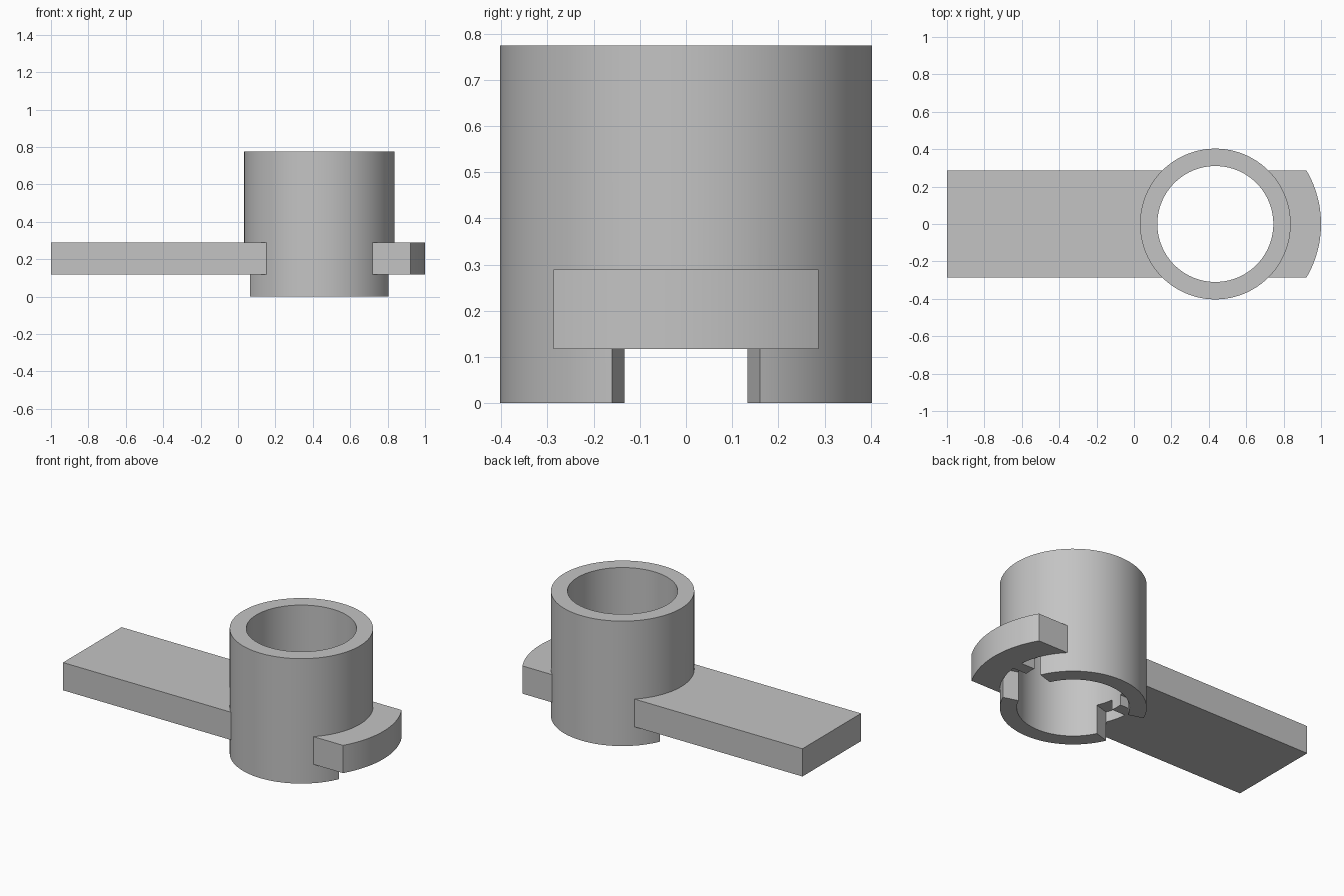
import bpy, bmesh
from math import sin, cos, asin, pi, radians

CX = 0.435                    # tube axis
R, BORE, TIP = 0.403, 0.31, 0.565
HALF = 0.287                  # half width of the arms
LOW, HIGH, TOP = 0.117, 0.289, 0.775
SEG = 96

if "Cube" in bpy.data.objects:
    bpy.data.objects.remove(bpy.data.objects["Cube"], do_unlink=True)

grey = bpy.data.materials.new("plain grey")
grey.use_nodes = True
grey.diffuse_color = (0.55, 0.55, 0.55, 1)
grey.node_tree.nodes["Principled BSDF"].inputs["Base Color"].default_value = (0.55, 0.55, 0.55, 1)


def prism(name, outline, z0, z1):
    """Extrude a closed plan outline, given around the tube axis."""
    bm = bmesh.new()
    face = bm.faces.new([bm.verts.new((CX + x, y, z0)) for x, y in outline])
    top = bmesh.ops.extrude_face_region(bm, geom=[face])["geom"]
    bmesh.ops.translate(bm, vec=(0, 0, z1 - z0),
                        verts=[v for v in top if isinstance(v, bmesh.types.BMVert)])
    bmesh.ops.recalc_face_normals(bm, faces=bm.faces)
    mesh = bpy.data.meshes.new(name)
    bm.to_mesh(mesh)
    bm.free()
    mesh.materials.append(grey)
    ob = bpy.data.objects.new(name, mesh)
    bpy.context.collection.objects.link(ob)
    return ob


def circle(r):
    return [(r * cos(2 * pi * i / SEG), r * sin(2 * pi * i / SEG)) for i in range(SEG)]


def arc(r, steps=24):
    """Arc on the +x side, rising from -HALF to HALF in y."""
    a = asin(HALF / r)
    return [(r * cos(t), r * sin(t)) for t in
            (a * (2 * i / steps - 1) for i in range(steps + 1))]


def cut(target, cutter):
    mod = target.modifiers.new("cut", "BOOLEAN")
    mod.operation = "DIFFERENCE"
    mod.solver = "EXACT"
    mod.object = cutter
    bpy.ops.object.select_all(action="DESELECT")
    bpy.context.view_layer.objects.active = target
    target.select_set(True)
    bpy.ops.object.modifier_apply(modifier=mod.name)
    bpy.data.objects.remove(cutter, do_unlink=True)


def flank(x):
    """Half width of the flared slot at a distance from the axis."""
    return 0.049 + 0.3 * x


# Tube with a through bore
tube = prism("tube", circle(R), 0, TOP)
cut(tube, prism("bore_cutter", circle(BORE), -0.1, TOP + 0.1))

# Opposed slots in the foot, with a pocket on each side of a central rib
x0, x1, rib, pocket_top = 0.25, 0.45, 0.035, 0.18
for s in (1, -1):
    slot = [(s * x0, -flank(x0)), (s * x1, -flank(x1)),
            (s * x1, flank(x1)), (s * x0, flank(x0))]
    cut(tube, prism("slot_cutter", slot, -0.1, LOW))
    for t in (1, -1):
        pocket = [(s * x0, t * rib), (s * x1, t * rib),
                  (s * x1, t * flank(x1)), (s * x0, t * flank(x0))]
        cut(tube, prism("pocket_cutter", pocket, LOW - 0.02, pocket_top))

# Short arm with a rounded tip and long flat arm
inner = arc(R - 0.002)
short_arm = prism("short_arm", arc(TIP) + inner[::-1], LOW, HIGH)
end = -1 - CX
long_arm = prism("long_arm", [(end, HALF), (end, -HALF)] + [(-x, y) for x, y in inner], LOW, HIGH)

# Smooth round walls, sharp corners
bpy.ops.object.select_all(action="DESELECT")
for ob in (tube, short_arm, long_arm):
    ob.select_set(True)
bpy.context.view_layer.objects.active = tube
bpy.ops.object.shade_smooth_by_angle(angle=radians(30))
